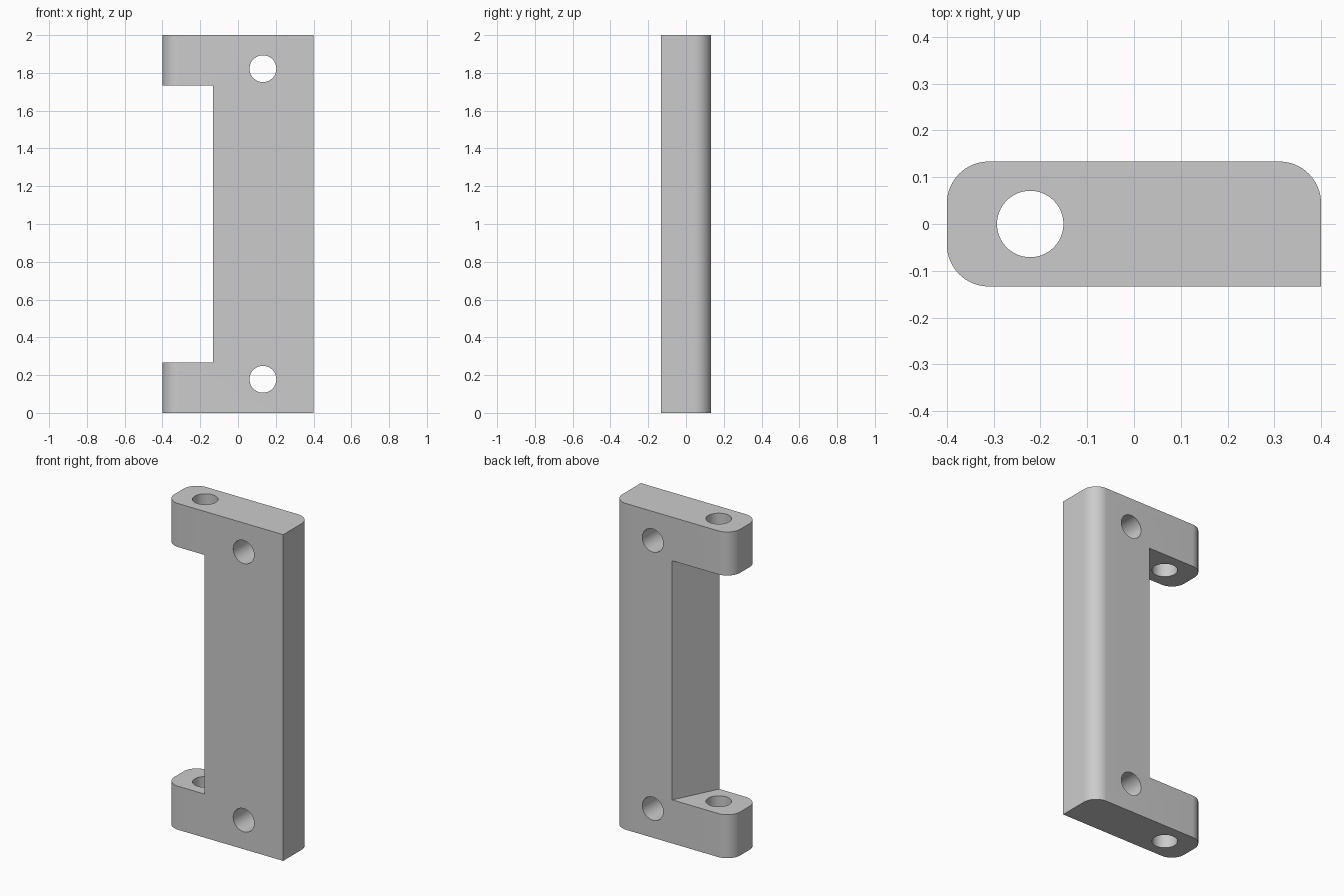
import bpy
import bmesh
import math

default = bpy.data.objects.get("Cube")
if default:
    bpy.data.objects.remove(default, do_unlink=True)

WIDTH, DEPTH, HEIGHT = 0.8, 0.267, 2.0
CORNER = 0.089
HOLE = 0.071
ARM = 0.267            # height of each arm
WALL_FRONT = -0.133    # x of the notch wall at the front face
WALL_BACK = 0.0        # x of the notch wall at the back face

# Single plain grey
grey = bpy.data.materials.new("plain grey")
grey.use_nodes = True
colour = (0.6, 0.6, 0.6, 1)
grey.diffuse_color = colour
grey.node_tree.nodes["Principled BSDF"].inputs["Base Color"].default_value = colour


def prism(name, outline, bottom, top):
    """Upright block extruded from an outline in plan."""
    bm = bmesh.new()
    base = bm.faces.new([bm.verts.new((x, y, bottom)) for x, y in outline])
    raised = bmesh.ops.extrude_face_region(bm, geom=[base])["geom"]
    verts = [v for v in raised if isinstance(v, bmesh.types.BMVert)]
    bmesh.ops.translate(bm, verts=verts, vec=(0, 0, top - bottom))
    bmesh.ops.recalc_face_normals(bm, faces=bm.faces)
    mesh = bpy.data.meshes.new(name)
    bm.to_mesh(mesh)
    bm.free()
    mesh.materials.append(grey)
    obj = bpy.data.objects.new(name, mesh)
    bpy.context.collection.objects.link(obj)
    return obj


def drill(name, centre, length, tilt=0):
    """Round cutter; tilt turns it from vertical to front-to-back."""
    bpy.ops.mesh.primitive_cylinder_add(vertices=64, radius=HOLE, depth=length,
                                        location=centre, rotation=(tilt, 0, 0))
    obj = bpy.context.object
    obj.name = name
    obj.data.materials.append(grey)
    return obj


# Bracket body with three rounded upright edges; the front left one stays sharp
w, d = WIDTH / 2, DEPTH / 2
bracket = prism("bracket", [(-w, -d), (w, -d), (w, d), (-w, d)], 0, HEIGHT)
bm = bmesh.new()
bm.from_mesh(bracket.data)
uprights = []
for edge in bm.edges:
    a, b = (v.co for v in edge.verts)
    if abs(a.z - b.z) > 1 and not (a.x > 0 and a.y < 0):
        uprights.append(edge)
bmesh.ops.bevel(bm, geom=uprights, offset=CORNER, offset_type='OFFSET',
                segments=16, profile=0.5, affect='EDGES')
bm.to_mesh(bracket.data)
bm.free()

# Notch between the arms, its wall slanting across the depth and carried past both faces
slant = WALL_BACK - WALL_FRONT
notch = [(-1, -d - DEPTH), (WALL_FRONT - slant, -d - DEPTH),
         (WALL_BACK + slant, d + DEPTH), (-1, d + DEPTH)]

# Pin hole through the arms, two mounting holes through the body
cutters = [
    prism("notch_cutter", notch, ARM, HEIGHT - ARM),
    drill("pin_hole_cutter", (-0.222, 0, HEIGHT / 2), HEIGHT + 0.4),
]
for label, z in (("lower", 0.178), ("upper", HEIGHT - 0.178)):
    cutters.append(drill(label + "_mount_cutter", (0.132, 0, z), 1, math.pi / 2))

# Cut the body, then discard the cutters
bpy.ops.object.select_all(action='DESELECT')
bracket.select_set(True)
bpy.context.view_layer.objects.active = bracket
for cutter in cutters:
    mod = bracket.modifiers.new(cutter.name, 'BOOLEAN')
    mod.operation = 'DIFFERENCE'
    mod.solver = 'EXACT'
    mod.object = cutter
    bpy.ops.object.modifier_apply(modifier=mod.name)
for cutter in cutters:
    bpy.data.objects.remove(cutter, do_unlink=True)

bpy.ops.object.shade_smooth_by_angle(angle=math.radians(30))
